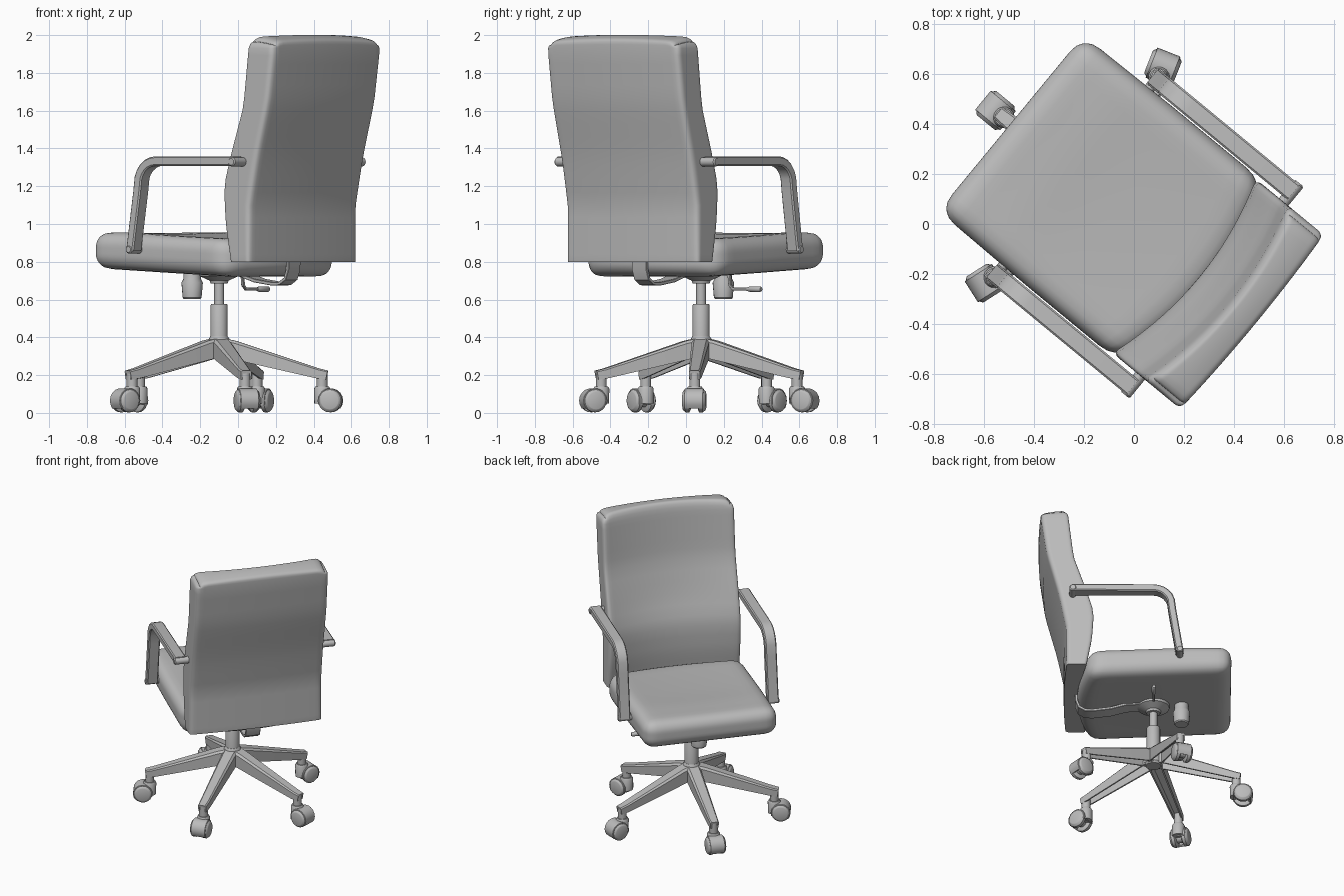
import bpy, bmesh
from math import sin, cos, pi, radians, hypot
from mathutils import Matrix, Vector

if "Cube" in bpy.data.objects:
    bpy.data.objects.remove(bpy.data.objects["Cube"], do_unlink=True)

grey = bpy.data.materials.new("plain grey")
grey.use_nodes = True
grey.diffuse_color = (0.5, 0.5, 0.5, 1)
grey.node_tree.nodes["Principled BSDF"].inputs["Base Color"].default_value = (0.5, 0.5, 0.5, 1)

# Chair space: x forward, y sideways, origin on the column axis
PLACE = Matrix.Translation((-0.1, 0.08, 0)) @ Matrix.Rotation(radians(140.5), 4, 'Z')


def finish(name, bm, local=Matrix(), angle=35):
    bmesh.ops.recalc_face_normals(bm, faces=bm.faces)
    mesh = bpy.data.meshes.new(name)
    bm.to_mesh(mesh)
    bm.free()
    mesh.transform(PLACE @ local)
    mesh.materials.append(grey)
    ob = bpy.data.objects.new(name, mesh)
    bpy.context.collection.objects.link(ob)
    bpy.ops.object.select_all(action='DESELECT')
    ob.select_set(True)
    bpy.context.view_layer.objects.active = ob
    bpy.ops.object.shade_smooth_by_angle(angle=radians(angle))
    return ob


def loft(name, rings, local=Matrix()):
    """Skin a list of equal rings and cap both ends."""
    bm = bmesh.new()
    rows = [[bm.verts.new(p) for p in ring] for ring in rings]
    n = len(rows[0])
    for a, b in zip(rows, rows[1:]):
        for i in range(n):
            j = (i + 1) % n
            bm.faces.new((a[i], a[j], b[j], b[i]))
    bm.faces.new(rows[0])
    bm.faces.new(rows[-1])
    return finish(name, bm, local)


def lathe(name, profile, local=Matrix(), segs=20):
    rings = [[(r * cos(2 * pi * i / segs), r * sin(2 * pi * i / segs), z)
              for i in range(segs)] for r, z in profile]
    return loft(name, rings, local)


def strip(name, path, y=0, local=Matrix(), chamfer=0.14, wall=0):
    """Sweep a chamfered bar of x, z, width, thickness; a wall makes it hollow below."""
    rings = []
    for i, (x, z, w, t) in enumerate(path):
        a, b = path[max(i - 1, 0)], path[min(i + 1, len(path) - 1)]
        d = Vector((b[0] - a[0], b[1] - a[1])).normalized()
        c, w, t = chamfer * t, w / 2, t / 2
        section = [(w, t - c), (w - c, t), (c - w, t), (-w, t - c)]
        if wall:
            m = w - wall
            section += [(-w, -t), (-m, -t), (-m, t * 0.4), (m, t * 0.4), (m, -t), (w, -t)]
        else:
            section += [(-w, c - t), (c - w, -t), (w - c, -t), (w, c - t)]
        rings.append([(x - d.y * q, y + p, z + d.x * q) for p, q in section])
    return loft(name, rings, local)


def cushion(name, half, radius, warp, cuts):
    """Rounded box, dense near its edges, bent by a warp function."""
    bm = bmesh.new()
    bmesh.ops.create_cube(bm, size=2)
    bmesh.ops.subdivide_edges(bm, edges=bm.edges, cuts=cuts, use_grid_fill=True)
    for v in bm.verts:
        p = Vector([h * sin(c * pi / 2) for h, c in zip(half, v.co)])
        core = Vector([max(radius - h, min(h - radius, c)) for h, c in zip(half, p)])
        if (p - core).length > 0:
            p = core + (p - core).normalized() * radius
        v.co = warp(p)
    return finish(name, bm, angle=45)


def sample(table, z):
    for (z0, a), (z1, b) in zip(table, table[1:]):
        if z <= z1:
            return a + (b - a) * max(0, (z - z0) / (z1 - z0))
    return table[-1][1]


# Seat cushion: dished top sinking to the rear, rear bowed into the back
def seat_shape(p):
    t = (p.z + 0.1) / 0.2
    side = 1 - (p.y / 0.46) ** 2
    run = 1 - (p.x / 0.465) ** 2
    low = 0.742 + 0.05 * p.x
    top = 0.957 - 0.012 * side * run - max(0, 0.2 - p.x) * (0.045 + 0.03 * side)
    x = p.x + 0.045 + min(0, p.x) * 0.18 * side
    return Vector((x, p.y * (1 - 0.03 * max(0, p.x)), low + (top - low) * t))


cushion("seat", (0.465, 0.463, 0.1), 0.08, seat_shape, 19)

# Backrest: lumbar bulge, leaning top, hollow front in plan, crowned upper edge
FRONT = [(0.8, -0.44), (1.0, -0.402), (1.2, -0.388), (1.35, -0.43),
         (1.62, -0.522), (1.95, -0.56), (2.0, -0.575)]
BOW = [(0.8, 0.05), (1.1, 0.07), (1.35, 0.09), (1.62, 0.07), (2.0, 0.065)]
REAR = [(0.8, -0.576), (1.1, -0.579), (1.35, -0.628), (1.65, -0.706), (1.9, -0.741), (2.0, -0.744)]


def back_shape(p):
    y, z = p.y, max(0.8, p.z + 1.385)
    a, b = (abs(y) - 0.382) / 0.07, (z - 1.93) / 0.07
    if a > 0 and b > 0:
        k = max(a, b) / hypot(a, b)
        y = (0.382 + 0.07 * a * k) * (1 if y > 0 else -1)
        z = 1.93 + 0.07 * b * k
    edge = (y / 0.452) ** 2
    front = sample(FRONT, z) - sample(BOW, z) * (1 - edge)
    rear = sample(REAR, z) - 0.015 * (1 - edge)
    t = (p.x + 0.08) / 0.16
    z -= max(0, b) * (0.012 * edge + 0.025 * (1 - t) ** 2)
    return Vector((rear + (front - rear) * t, y, z))


cushion("backrest", (0.08, 0.452, 0.617), 0.026, back_shape, 25)

# Armrests with their mounting pins
BEND = [(-0.005 + 0.12 * sin(a * pi / 12), 1.213 + 0.12 * cos(a * pi / 12)) for a in range(6)]
ARM = [(-0.54, 1.333)] + BEND + [(0.12, 1.17), (0.168, 0.86)]
for side, s in (("left", -1), ("right", 1)):
    strip(side + "_armrest", [(x, z, 0.077, 0.05) for x, z in ARM], s * 0.507)
    for part, x, z, r in (("rear", -0.535, 1.329, 0.024), ("front", 0.17, 0.865, 0.022)):
        turn = Matrix.Translation((x, 0, z)) @ Matrix.Rotation(-s * pi / 2, 4, 'X')
        lathe(f"{side}_armrest_{part}_pin",
              [(r, 0.42), (r, 0.543), (r * 0.75, 0.55)], turn, 14)

# Strap joining the backrest to the tilt plate
STRAP = [(-0.51, 0.84), (-0.508, 0.76), (-0.49, 0.71), (-0.45, 0.685), (-0.4, 0.683),
         (-0.28, 0.7), (-0.18, 0.73), (0, 0.74)]
strip("back_strap", [(x, z, 0.1, 0.018) for x, z in STRAP])

# Tilt plate, column and tension knob
lathe("tilt_plate", [(0.045, 0.685), (0.05, 0.7), (0.105, 0.725), (0.11, 0.765)], segs=24)
lathe("column_rod", [(0.026, 0.56), (0.026, 0.7)])
lathe("column_sleeve", [(0.045, 0.3), (0.045, 0.57), (0.042, 0.576)])
lathe("tension_knob", [(0.044, 0.603), (0.05, 0.61), (0.057, 0.69), (0.046, 0.71), (0.046, 0.77)],
      Matrix.Translation((0.185, 0, 0)))

# Height lever
quarter = Matrix.Rotation(-pi / 2, 4, 'Z')
LEVER = [(0.19, 0.76), (0.2, 0.675), (0.22, 0.657), (0.34, 0.655)]
strip("height_lever", [(x, z, 0.016, 0.016) for x, z in LEVER], local=quarter)
lathe("lever_grip", [(0.009, 0.315), (0.015, 0.335), (0.015, 0.405), (0.01, 0.412)],
      Matrix.Translation((0, 0, 0.655)) @ Matrix.Rotation(pi / 2, 4, 'X'), 12)

# Five legged base; each caster has two wheels under a curved fender
FENDER = [(0.59 + 0.057 * cos(a * pi / 9), 0.065 + 0.057 * sin(a * pi / 9), 0.1, 0.016)
          for a in range(-2, 11)]
LEG = [(0.0, 0.35, 0.092, 0.1), (0.08, 0.333, 0.092, 0.098),
       (0.52, 0.21, 0.064, 0.054), (0.572, 0.2, 0.056, 0.048)]
lathe("base_hub", [(0.05, 0.285), (0.06, 0.3), (0.056, 0.39), (0.046, 0.405)])
for k in range(5):
    spin = Matrix.Rotation(2 * pi * k / 5, 4, 'Z')
    n = str(k + 1)
    strip("base_leg_" + n, LEG, local=spin, wall=0.01)
    at = spin @ Matrix.Translation((0.546, 0, 0))
    lathe("leg_socket_" + n, [(0.029, 0.13), (0.029, 0.215)], at, 14)
    lathe("caster_hood_" + n, [(0.042, 0.05), (0.043, 0.128), (0.036, 0.14)], at, 16)
    strip("caster_fender_" + n, FENDER, local=spin)
    turn = spin @ Matrix.Translation((0.59, 0, 0.065)) @ Matrix.Rotation(pi / 2, 4, 'X')
    for s, label in ((-1, "inner"), (1, "outer")):
        lathe(f"caster_wheel_{n}_{label}",
              [(r, s * d) for r, d in ((0.05, 0.02), (0.062, 0.026), (0.062, 0.046),
                                       (0.05, 0.06), (0.045, 0.062))], turn)
    lathe("caster_axle_" + n, [(0.035, -0.03), (0.035, 0.03)], turn, 12)
